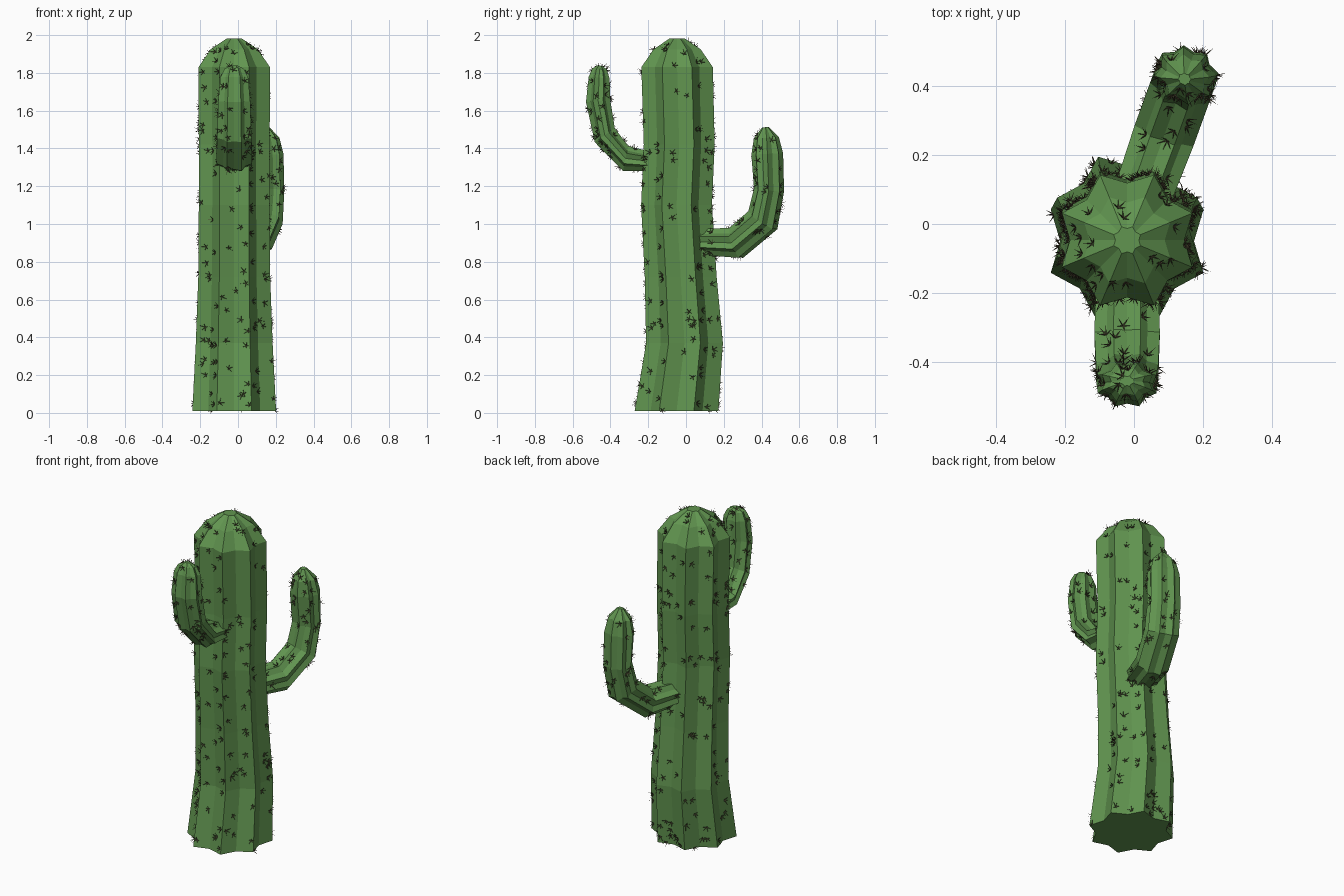
import bpy, bmesh, math, random
from mathutils import Vector

if "Cube" in bpy.data.objects:
    bpy.data.objects.remove(bpy.data.objects["Cube"])

random.seed(7)
RIBS = 8
VALLEY = 0.81
ORIGIN = Vector((-0.02, -0.04, 0))


def material(name, rgb):
    m = bpy.data.materials.new(name)
    m.diffuse_color = (*rgb, 1)
    m.use_nodes = True
    m.node_tree.nodes["Principled BSDF"].inputs["Base Color"].default_value = m.diffuse_color
    return m


GREEN = material("cactus_green", (0.12, 0.30, 0.08))
BROWN = material("spine_brown", (0.07, 0.055, 0.03))


def add_object(name, bm, mat):
    mesh = bpy.data.meshes.new(name)
    bm.to_mesh(mesh)
    bm.free()
    mesh.materials.append(mat)
    obj = bpy.data.objects.new(name, mesh)
    bpy.context.collection.objects.link(obj)


def add_tuft(bm, pos, normal):
    """Crossed thin three-sided spikes leaning away from the surface."""
    a = normal.orthogonal().normalized()
    b = normal.cross(a)
    turn = random.uniform(0, math.tau)
    for i in range(5):
        ang = turn + i * math.tau / 5 + random.uniform(-0.2, 0.2)
        lean = a * math.cos(ang) + b * math.sin(ang)
        way = (normal * 0.65 + lean * 0.8).normalized()
        u = way.orthogonal().normalized()
        v = way.cross(u)
        base = [bm.verts.new(pos - normal * 0.003 + 0.0028 * (
            u * math.cos(k * math.tau / 3) + v * math.sin(k * math.tau / 3)))
            for k in range(3)]
        tip = bm.verts.new(pos + way * random.uniform(0.024, 0.034))
        for k in range(3):
            bm.faces.new((base[k], base[(k + 1) % 3], tip))


def ribbed_stem(name, heading, rings, tufts):
    """Loft star sections; ring = (distance, height, tilt, half width, half depth)."""
    d = Vector((*heading, 0)).normalized()
    side = Vector((d.y, -d.x, 0))
    bm = bmesh.new()
    loops = []
    for s, z, tilt, w, t in rings:
        a = math.radians(tilt)
        n = -d * math.sin(a) + Vector((0, 0, math.cos(a)))
        c = ORIGIN + d * s + Vector((0, 0, z))
        loop = []
        for k in range(2 * RIBS):
            ang = math.pi * (k + 1) / RIBS
            ang -= math.pi / (2 * RIBS) * 1 if RIBS % 2 else 0
            r = VALLEY if k % 2 else 1.0
            loop.append(bm.verts.new(c + r * (side * w * math.cos(ang) + n * t * math.sin(ang))))
        loops.append(loop)
    for lo, hi in zip(loops, loops[1:]):
        for k in range(2 * RIBS):
            j = (k + 1) % (2 * RIBS)
            bm.faces.new((lo[k], lo[j], hi[j], hi[k]))
    bm.faces.new(loops[0])
    bm.faces.new(loops[-1])
    bmesh.ops.recalc_face_normals(bm, faces=bm.faces)

    # spine tufts scattered evenly over the sides
    quads = [f for f in bm.faces if len(f.verts) == 4]
    areas = [f.calc_area() for f in quads]
    spines = bmesh.new()
    for f in random.choices(quads, areas, k=tufts):
        p = [v.co for v in f.verts]
        u, v = random.random(), random.uniform(0.06, 0.94)
        pos = p[0].lerp(p[1], u).lerp(p[3].lerp(p[2], u), v)
        add_tuft(spines, pos, f.normal)
    add_object(name, bm, GREEN)
    add_object(name + "_spines", spines, BROWN)


# main trunk, slightly swaying in y
ribbed_stem("trunk", (0, 1), [
    (-0.01, 0.01, 90, 0.240, 0.240),
    (0.032, 0.37, 90, 0.220, 0.220),
    (0.012, 0.72, 90, 0.206, 0.206),
    (-0.010, 1.10, 90, 0.203, 0.203),
    (0.004, 1.42, 90, 0.203, 0.203),
    (-0.007, 1.83, 90, 0.205, 0.205),
    (-0.007, 1.925, 90, 0.135, 0.135),
    (-0.007, 1.983, 90, 0.042, 0.042)], 240)

# upper arm, reaching forward
ribbed_stem("front_arm", (0, -1), [
    (0.14, 1.33, 0, 0.098, 0.055),
    (0.28, 1.347, 12, 0.103, 0.073),
    (0.39, 1.47, 55, 0.098, 0.070),
    (0.425, 1.65, 86, 0.092, 0.070),
    (0.42, 1.775, 94, 0.080, 0.060),
    (0.418, 1.82, 94, 0.056, 0.042),
    (0.416, 1.838, 94, 0.020, 0.016)], 60)

# lower arm, reaching back and to the right
ribbed_stem("back_arm", (0.34, 0.94), [
    (0.145, 0.905, 0, 0.092, 0.075),
    (0.325, 0.90, 18, 0.098, 0.090),
    (0.475, 1.02, 55, 0.098, 0.090),
    (0.51, 1.18, 84, 0.094, 0.078),
    (0.50, 1.37, 93, 0.092, 0.083),
    (0.495, 1.455, 93, 0.072, 0.066),
    (0.49, 1.512, 93, 0.020, 0.018)], 60)
